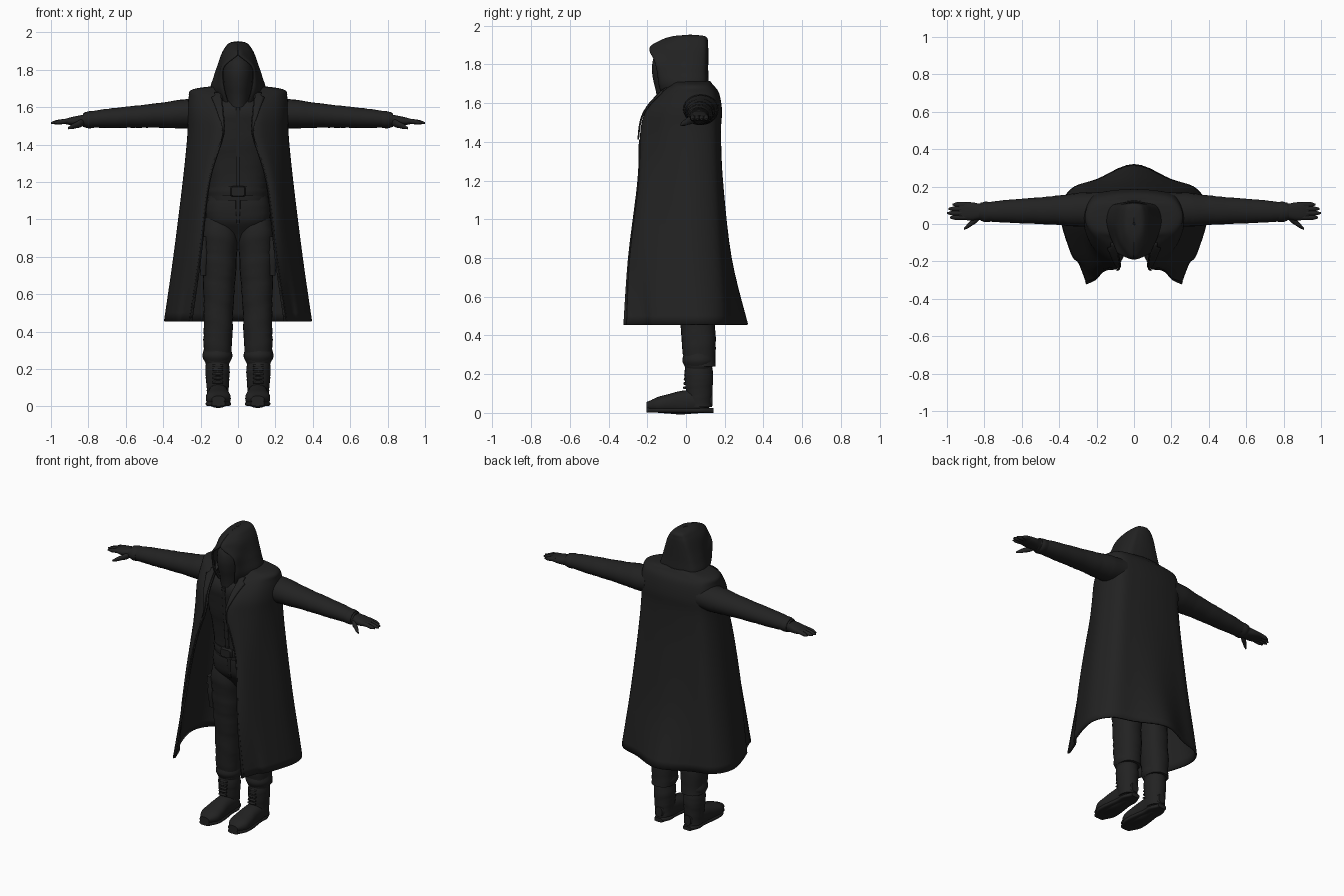
import bpy, bmesh, math
from mathutils import Vector

default_cube = bpy.data.objects.get("Cube")
if default_cube:
    bpy.data.objects.remove(default_cube, do_unlink=True)

# One dark cloth colour for everything
shade = (0.016, 0.016, 0.016, 1)
charcoal = bpy.data.materials.new("charcoal cloth")
charcoal.use_nodes = True
charcoal.diffuse_color = shade
charcoal.node_tree.nodes["Principled BSDF"].inputs["Base Color"].default_value = shade


def spline(points, steps):
    """Smooth curve through points of any dimension."""
    middle = [Vector(point) for point in points]
    padded = [middle[0]] + middle + [middle[-1]]
    result = []
    for before, start, end, after in zip(padded, padded[1:], padded[2:], padded[3:]):
        leave, arrive = (end - before) / 2, (after - start) / 2
        for step in range(steps):
            t = step / steps
            ease = t * t * (3 - 2 * t)
            result.append(start.lerp(end, ease)
                          + leave * t * (1 - t) ** 2 - arrive * t * t * (1 - t))
    return result + [middle[-1]]


def skin(name, rings, closed=True, thickness=0):
    """Bridge equal-length rings of points into one smooth surface."""
    bm = bmesh.new()
    rows = [[bm.verts.new(point) for point in ring] for ring in rings]
    count = len(rows[0])
    for low, high in zip(rows, rows[1:]):
        for i in range(count if closed else count - 1):
            j = (i + 1) % count
            bm.faces.new((low[i], low[j], high[j], high[i]))
    if closed:
        bm.faces.new(rows[0])
        bm.faces.new(rows[-1])
    bmesh.ops.recalc_face_normals(bm, faces=bm.faces)
    mesh = bpy.data.meshes.new(name)
    bm.to_mesh(mesh)
    bm.free()
    mesh.materials.append(charcoal)
    obj = bpy.data.objects.new(name, mesh)
    bpy.context.collection.objects.link(obj)
    if thickness:
        solid = obj.modifiers.new("thickness", "SOLIDIFY")
        solid.thickness = thickness
        solid.offset = 0
    bpy.ops.object.select_all(action="DESELECT")
    obj.select_set(True)
    bpy.context.view_layer.objects.active = obj
    bpy.ops.object.shade_smooth_by_angle(angle=math.radians(50))


def limb(name, axis, start, end, widths, depth=1, power=2, side=1, wrinkle=0, sides=24):
    """Rounded form from start to end, its evenly spaced widths blended smoothly.

    Depth is a ratio to the width, or a list of radii like the widths."""
    across = {"x": (1, 2), "y": (0, 2), "z": (0, 1)}[axis]
    depths = [w * depth for w in widths] if isinstance(depth, (int, float)) else depth
    profile = spline(list(zip(widths, depths)), 5)
    rings = []
    for n, radii in enumerate(profile):
        centre = Vector(start).lerp(Vector(end), n / (len(profile) - 1))
        ring = []
        for i in range(sides):
            angle = math.tau * i / sides
            grow = 1 + wrinkle * math.sin(2 * n + 2 * math.sin(angle + n))
            point = centre.copy()
            for k, turn, radius in zip(across, (math.cos(angle), math.sin(angle)), radii):
                point[k] += math.copysign(abs(turn) ** (2 / power), turn) * radius * grow
            point.x *= side
            ring.append(point)
        rings.append(ring)
    skin(name, rings)


def draped(rows):
    """Sections open at the front, running from the left edge round the back."""
    sections = []
    for z, edge, front, wide, back in spline(rows, 5):
        edge = max(edge, 0)
        flare = max(back - 0.18, 0) * 1.5
        half = [(edge, front), (edge * 0.7 + wide * 0.3, front * (0.92 - flare * 1.3)),
                (wide * 0.85, front / 2), (wide, (front + 2 * back) / 6),
                (wide * 0.86, back * (0.78 - flare)), (wide / 2, back * (0.95 - flare))]
        outline = half + [(0, back)] + [(-x, y) for x, y in reversed(half)]
        sections.append([Vector((p.x, p.y, z)) for p in spline(outline, 5)])
    return sections


# Long open coat: height, opening edge, front, half width, back
coat = draped([
    (0.455, 0.25, -0.315, 0.39, 0.315),
    (0.8, 0.2, -0.29, 0.34, 0.23),
    (1.2, 0.15, -0.24, 0.29, 0.185),
    (1.45, 0.075, -0.23, 0.265, 0.175),
    (1.56, 0.075, -0.2, 0.265, 0.18),
    (1.65, 0.085, -0.125, 0.258, 0.165),
    (1.69, 0.09, -0.07, 0.24, 0.135),
    (1.71, 0.08, -0.06, 0.1, 0.12)])
skin("coat", coat, closed=False, thickness=0.012)

# Deep hood, open around the face and closed above it
skin("hood", draped([
    (1.62, 0.05, -0.11, 0.1, 0.1),
    (1.69, 0.07, -0.135, 0.142, 0.112),
    (1.76, 0.08, -0.145, 0.126, 0.11),
    (1.82, 0.07, -0.16, 0.106, 0.11),
    (1.88, 0, -0.185, 0.085, 0.11),
    (1.915, 0, -0.14, 0.066, 0.108),
    (1.94, 0, -0.07, 0.042, 0.098),
    (1.948, 0, 0.03, 0, 0.03)]), closed=False, thickness=0.01)


def coat_trim(name, side, low, high, reach, lift):
    """A thin flap lying on the coat beside its front opening."""
    chosen = [section for section in coat if low < section[0].z < high]
    strip = []
    for n, section in enumerate(chosen):
        points = section if side > 0 else section[::-1]
        row = []
        for i in range(5):
            along = reach(n / (len(chosen) - 1)) * i / 4
            k = int(along)
            point = points[k].lerp(points[k + 1], along - k)
            row.append(point + Vector((side * lift / 3, -lift, 0)))
        strip.append(row)
    skin(name, strip, closed=False, thickness=0.008)


# Masked head
limb("masked_head", "z", (0, -0.06, 1.6), (0, -0.06, 1.91),
     (0.06, 0.066, 0.076, 0.08, 0.068, 0.02), depth=1.45)

# Shirt with a closing strip, then belt and buckle
limb("shirt", "z", (0, 0.02, 1.1), (0, 0.01, 1.7),
     (0.155, 0.16, 0.17, 0.19, 0.2, 0.195, 0.08), depth=0.8, power=2.4, wrinkle=0.008)
limb("shirt_closing_strip", "z", (0, -0.112, 1.18), (0, -0.152, 1.6),
     (0.012, 0.012), depth=0.7, power=4, sides=12)
limb("belt", "z", (0, 0.02, 1.125), (0, 0.02, 1.175), (0.163, 0.166, 0.163), depth=0.86)
limb("belt_buckle", "y", (0, -0.135, 1.15), (0, -0.11, 1.15),
     (0.035, 0.04, 0.04), depth=0.7, power=6)

# Trouser seat and fly
limb("trouser_seat", "z", (0, 0.04, 0.84), (0, 0.02, 1.14),
     (0.04, 0.1, 0.165, 0.172, 0.158), depth=0.7, power=2.6, wrinkle=0.008)
limb("trouser_fly", "z", (0, -0.08, 0.97), (0, -0.095, 1.12), (0.006, 0.012, 0.012), power=4)

for side, label in ((1, "left"), (-1, "right")):
    # Folded lapel and front facing of the coat
    coat_trim(label + "_lapel", side, 1.4, 1.68,
              lambda t: 0.3 + 6 * t if t < 0.8 else 3.5, 0.014)
    coat_trim(label + "_coat_facing", side, 0.4, 1.45, lambda t: 1, 0.007)

    # Trouser leg gathered above the boot, with a thigh pocket
    limb(label + "_trouser_leg", "z", (0.11, 0.072, 0.24), (0.092, 0.03, 1.06),
         (0.07, 0.077, 0.078, 0.082, 0.088, 0.093, 0.096, 0.07),
         depth=1.14, power=2.3, side=side, wrinkle=0.025)
    limb(label + "_trouser_gather", "z", (0.11, 0.065, 0.225), (0.11, 0.065, 0.31),
         (0.062, 0.08, 0.072), depth=1.05, side=side)
    limb(label + "_thigh_pocket", "z", (0.185, 0.02, 0.7), (0.183, 0.02, 0.9),
         (0.016, 0.022, 0.02), depth=2.7, power=4, side=side)
    limb(label + "_pocket_flap", "z", (0.188, 0.02, 0.86), (0.184, 0.02, 0.91),
         (0.024, 0.024), depth=2.6, power=4, side=side)

    # Laced boot
    limb(label + "_boot_shaft", "z", (0.108, 0.07, 0.03), (0.11, 0.065, 0.25),
         (0.056, 0.058, 0.062, 0.065, 0.06), depth=1.14, side=side, wrinkle=0.015)
    limb(label + "_boot_foot", "y", (0.106, 0.138, 0.068), (0.105, -0.205, 0.036),
         (0.025, 0.053, 0.055, 0.058, 0.065, 0.064, 0.035),
         depth=(0.03, 0.06, 0.062, 0.06, 0.05, 0.04, 0.02), power=2.4, side=side)
    limb(label + "_boot_sole", "y", (0.106, 0.141, 0.013), (0.105, -0.205, 0.014),
         (0.03, 0.053, 0.052, 0.06, 0.067, 0.064, 0.035), depth=[0.013] * 7,
         power=4, side=side)
    for i in range(5):
        y, z = i * 0.002 - 0.008, i * 0.022 + 0.13
        limb(label + "_boot_lace", "x", (0.08, y, z), (0.135, y, z),
             (0.006, 0.008, 0.006), side=side, sides=8)

    # Sleeve with cuff
    limb(label + "_sleeve", "x", (0.19, 0.078, 1.57), (0.82, 0.065, 1.533),
         (0.092, 0.09, 0.079, 0.071, 0.065, 0.058, 0.048),
         depth=0.86, side=side, wrinkle=0.015)
    limb(label + "_cuff", "x", (0.77, 0.065, 1.534), (0.83, 0.065, 1.531),
         (0.053, 0.054, 0.042), depth=0.84, side=side)

    # Gloved hand
    limb(label + "_palm", "x", (0.79, 0.065, 1.531), (0.935, 0.07, 1.523),
         (0.038, 0.042, 0.048, 0.048, 0.042),
         depth=(0.036, 0.031, 0.026, 0.02, 0.012), power=2.5, side=side)
    for i, tip in enumerate((0.985, 1, 0.993, 0.97)):
        y = 0.035 + i * 0.023
        limb(label + "_finger", "x", (0.89, y, 1.53), (tip, y, 1.516),
             (0.012, 0.013, 0.013, 0.012, 0.005), side=side, sides=10)
    limb(label + "_thumb", "x", (0.82, 0.045, 1.522), (0.908, -0.026, 1.488),
         (0.016, 0.021, 0.017, 0.014, 0.006), side=side, sides=12)
